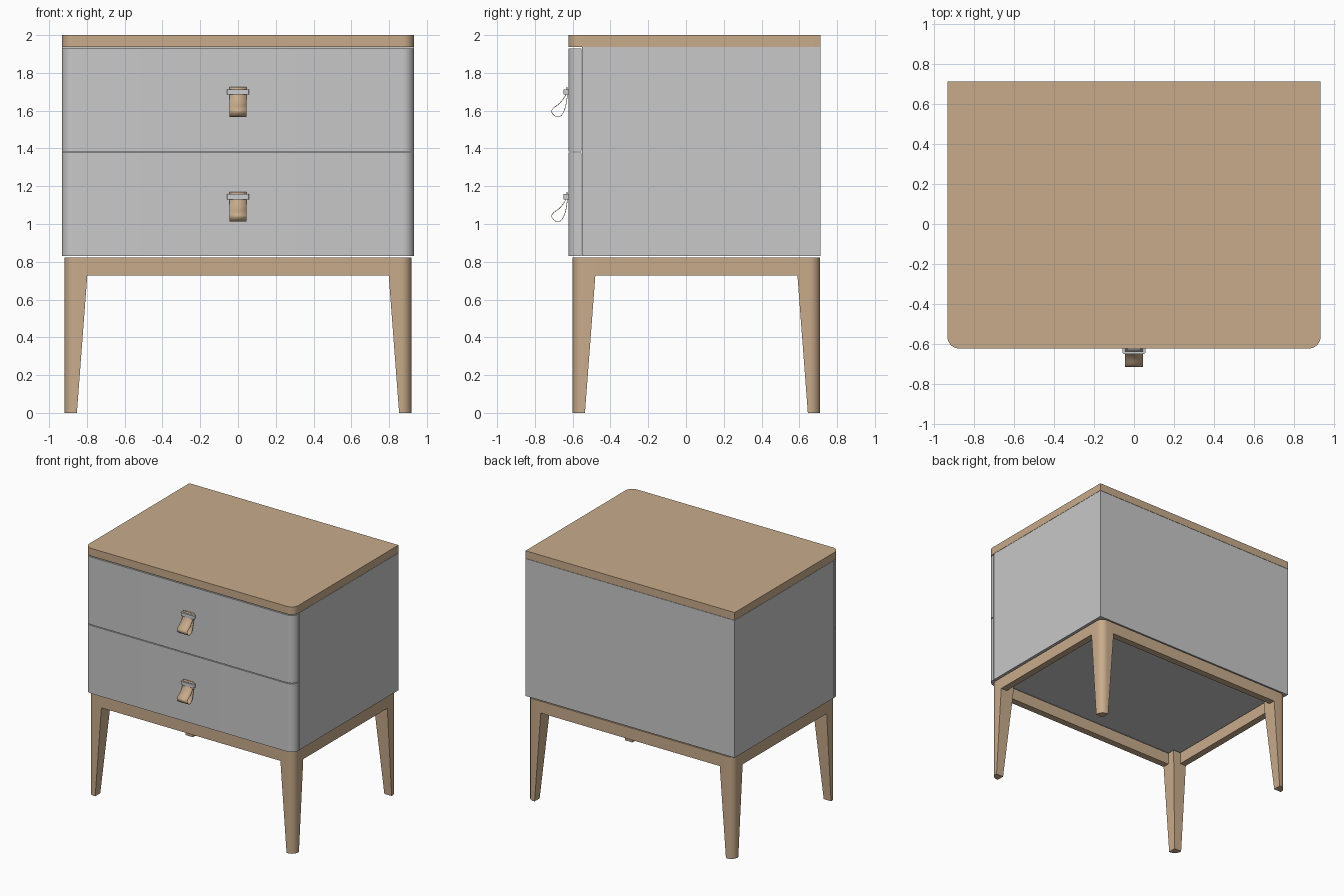
import bpy, bmesh, math
from mathutils import Vector

if "Cube" in bpy.data.objects:
    bpy.data.objects.remove(bpy.data.objects["Cube"])


def material(name, rgb):
    m = bpy.data.materials.new(name)
    m.diffuse_color = (*rgb, 1)
    m.use_nodes = True
    m.node_tree.nodes["Principled BSDF"].inputs["Base Color"].default_value = m.diffuse_color
    return m


WOOD = material("tan wood", (0.58, 0.41, 0.26))
GREY = material("grey paint", (0.58, 0.58, 0.58))
METAL = material("pale metal", (0.60, 0.61, 0.63))


def outline(x0, x1, y0, y1, radii):
    """Rectangle, corner radii in order: front left, front right, back right, back left."""
    pts = []
    corners = [(x0, y0, 1, 1, 180), (x1, y0, -1, 1, 270), (x1, y1, -1, -1, 0), (x0, y1, 1, -1, 90)]
    for (x, y, sx, sy, a), r in zip(corners, radii):
        if r == 0:
            pts.append((x, y))
            continue
        for i in range(9):
            t = math.radians(a + 90 * i / 8)
            pts.append((x + sx * r + r * math.cos(t), y + sy * r + r * math.sin(t)))
    return pts


def finish(name, bm, mat):
    bmesh.ops.recalc_face_normals(bm, faces=bm.faces[:])
    me = bpy.data.meshes.new(name)
    bm.to_mesh(me)
    bm.free()
    ob = bpy.data.objects.new(name, me)
    bpy.context.collection.objects.link(ob)
    me.materials.append(mat)
    bpy.ops.object.select_all(action='DESELECT')
    ob.select_set(True)
    bpy.context.view_layer.objects.active = ob
    bpy.ops.object.shade_smooth_by_angle(angle=math.radians(30))
    return ob


def loft(name, sections, mat):
    """Closed solid through (outline, z) sections with equal point counts."""
    bm = bmesh.new()
    rings = [[bm.verts.new((x, y, z)) for x, y in pts] for pts, z in sections]
    n = len(rings[0])
    for a, b in zip(rings, rings[1:]):
        for i in range(n):
            j = (i + 1) % n
            bm.faces.new((a[i], a[j], b[j], b[i]))
    bm.faces.new(rings[0][::-1])
    bm.faces.new(rings[-1])
    return finish(name, bm, mat)


def block(name, x0, x1, y0, y1, z0, z1, mat, radii=(0, 0, 0, 0)):
    o = outline(x0, x1, y0, y1, radii)
    return loft(name, [(o, z0), (o, z1)], mat)


# Top board, cabinet body and drawer fronts
FRONT = (0.06, 0.06, 0, 0)
block("top_board", -0.932, 0.932, -0.622, 0.712, 1.938, 2.0, WOOD, FRONT)
block("cabinet_body", -0.932, 0.932, -0.55, 0.712, 0.83, 1.936, GREY)
drawers = (("lower", 0.83, 1.379, -0.555), ("upper", 1.385, 1.93, 0.0))
for label, z0, z1, dz in drawers:
    block(label + "_drawer_front", -0.932, 0.932, -0.622, -0.553, z0, z1, GREY, FRONT)

# Tapered legs: straight rounded outer corner, slanted inner faces
X, Y0, Y1, ZR, ZT = 0.918, -0.60, 0.71, 0.727, 0.822
for yn in ("front", "back"):
    for xn in ("left", "right"):
        def section(w):
            xs = (-X, -X + w) if xn == "left" else (X - w, X)
            ys = (Y0, Y0 + w) if yn == "front" else (Y1 - w, Y1)
            k = {("front", "left"): 0, ("front", "right"): 1,
                 ("back", "right"): 2, ("back", "left"): 3}[(yn, xn)]
            radii = [0, 0, 0, 0]
            radii[k] = 0.055
            return outline(*xs, *ys, radii)
        loft(yn + "_" + xn + "_leg",
             [(section(0.065), 0), (section(0.12), ZR), (section(0.12), ZT)], WOOD)

# Rails joining the legs
W, T = 0.12, 0.055
block("front_rail", -X + W, X - W, Y0, Y0 + T, ZR, ZT, WOOD)
block("back_rail", -X + W, X - W, Y1 - T, Y1, ZR, ZT, WOOD)
block("left_rail", -X, -X + T, Y0 + W, Y1 - W, ZR, ZT, WOOD)
block("right_rail", X - T, X, Y0 + W, Y1 - W, ZR, ZT, WOOD)


def spline(pts, steps=4):
    """Smooth open path through the points."""
    p = [Vector(q) for q in pts]
    p = [2 * p[0] - p[1]] + p + [2 * p[-1] - p[-2]]
    out = []
    for i in range(1, len(p) - 2):
        a, b, c, d = p[i - 1:i + 3]
        for s in range(steps):
            t = s / steps
            out.append(0.5 * (2 * b + (c - a) * t + (2 * a - 5 * b + 4 * c - d) * t * t
                              + (3 * b - a - 3 * c + d) * t ** 3))
    return out + [p[-2]]


# Folded strap pulls, open at the sides, each held by a metal clip
STRAP = [(-0.634, 1.724), (-0.638, 1.682), (-0.668, 1.640), (-0.703, 1.613), (-0.711, 1.592),
         (-0.690, 1.570), (-0.660, 1.575), (-0.639, 1.618), (-0.628, 1.682), (-0.625, 1.724)]
for label, z0, z1, dz in drawers:
    bm = bmesh.new()
    rows = [[bm.verts.new((x, p[0], p[1] + dz)) for x in (-0.046, 0.046)] for p in spline(STRAP)]
    for a, b in zip(rows, rows[1:]):
        bm.faces.new((a[0], a[1], b[1], b[0]))
    strap = finish(label + "_strap_pull", bm, WOOD)
    solid = strap.modifiers.new("thickness", 'SOLIDIFY')
    solid.thickness = 0.003
    solid.offset = 0
    block(label + "_pull_clip", -0.058, 0.058, -0.648, -0.622, 1.686 + dz, 1.713 + dz, METAL,
          (0.008, 0.008, 0, 0))
